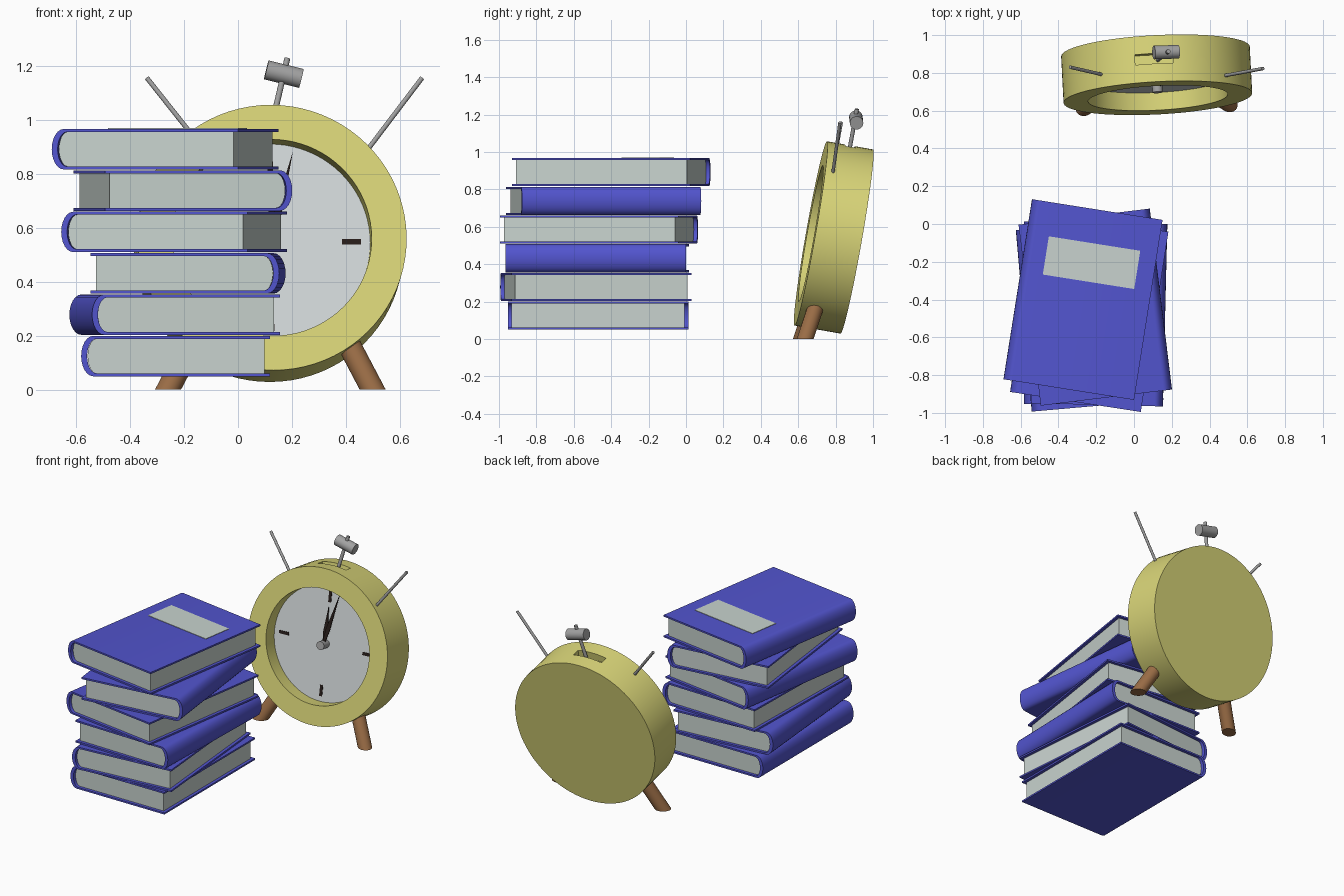
import bpy, bmesh
from math import radians, sin, cos, pi
from mathutils import Matrix, Vector

if "Cube" in bpy.data.objects:
    bpy.data.objects.remove(bpy.data.objects["Cube"])


def material(name, *rgb):
    m = bpy.data.materials.new(name)
    m.diffuse_color = (*rgb, 1)
    m.use_nodes = True
    m.node_tree.nodes["Principled BSDF"].inputs["Base Color"].default_value = m.diffuse_color
    return m


BLUE = material("cover_blue", 0.085, 0.09, 0.62)
PAPER = material("paper", 0.58, 0.65, 0.62)
YELLOW = material("case_yellow", 0.70, 0.67, 0.19)
DIAL = material("dial_grey", 0.65, 0.69, 0.70)
BLACK = material("hand_black", 0.02, 0.012, 0.01)
BROWN = material("wood_brown", 0.32, 0.15, 0.06)
METAL = material("metal", 0.36, 0.36, 0.36)


def finish(name, bm, mat, matrix=Matrix()):
    bmesh.ops.recalc_face_normals(bm, faces=bm.faces[:])
    me = bpy.data.meshes.new(name)
    bm.to_mesh(me)
    bm.free()
    me.materials.append(mat)
    ob = bpy.data.objects.new(name, me)
    ob.matrix_world = matrix
    bpy.context.collection.objects.link(ob)
    return ob


def prism(name, pts, y0, y1, mat, matrix=Matrix()):
    """Outline in x-z, extruded along y."""
    bm = bmesh.new()
    f = bm.faces.new([bm.verts.new((x, y0, z)) for x, z in pts])
    ext = bmesh.ops.extrude_face_region(bm, geom=[f])["geom"]
    bmesh.ops.translate(bm, vec=(0, y1 - y0, 0),
                        verts=[v for v in ext if isinstance(v, bmesh.types.BMVert)])
    return finish(name, bm, mat, matrix)


def box(name, size, loc, mat, matrix=Matrix()):
    bm = bmesh.new()
    bmesh.ops.create_cube(bm, size=1, matrix=Matrix.Translation(loc) @ Matrix.Diagonal((*size, 1)))
    return finish(name, bm, mat, matrix)


def rod(name, a, b, r, mat, matrix=Matrix(), seg=24, ground=False):
    """Cylinder from a to b; with ground its low end is cut level at z = 0."""
    a, b = Vector(a), Vector(b)
    d = b - a
    bm = bmesh.new()
    bmesh.ops.create_cone(bm, cap_ends=True, segments=seg, radius1=r, radius2=r, depth=d.length,
                          matrix=Matrix.Translation((a + b) / 2) @ d.to_track_quat('Z', 'Y').to_matrix().to_4x4())
    if ground:
        for v in bm.verts:
            if (v.co - a).dot(d) < d.length_squared / 2:
                v.co -= d * (v.co.z / d.z)
    return finish(name, bm, mat, matrix)


# ---- Books: wrapped cover with rounded spine, plus a page block
W, L, H, BULGE, T = 0.70, 0.965, 0.15, 0.045, 0.011


def spine_arc(x, bulge, h, n=12):
    return [(x - bulge * sin(pi * i / n), h * cos(pi * i / n)) for i in range(n + 1)]


def book(i, x, y, angle):
    m = Matrix.Translation((x, y, 0.05 + 0.1535 * i + H / 2)) @ Matrix.Rotation(radians(angle), 4, 'Z')
    x0, x1 = -W / 2 + BULGE, W / 2
    outer = [(x1, H / 2)] + spine_arc(x0, BULGE, H / 2) + [(x1, -H / 2)]
    h = H / 2 - T
    inner = [(x1, h)] + spine_arc(x0 + 0.012, BULGE - 0.012 + 0.002, h) + [(x1, -h)]
    prism(f"book_cover_{i + 1}", outer + inner[::-1], -L / 2, L / 2, BLUE, m)
    xp = x1 - 0.02
    pages = [(xp, h)] + spine_arc(x0 + 0.012, BULGE - 0.012, h) + [(xp, -h)]
    prism(f"book_pages_{i + 1}", pages, -L / 2 + 0.02, L / 2 - 0.02, PAPER, m)
    return m


# x, y, turn; a half turn puts the spine on the right
STACK = [(-0.232, -0.47, 0), (-0.235, -0.482, 5), (-0.185, -0.475, 178.6),
         (-0.237, -0.465, -8.7), (-0.205, -0.44, 187), (-0.27, -0.40, -9)]
for i, (x, y, a) in enumerate(STACK):
    top = book(i, x, y, a)
box("title_label", (0.49, 0.205, 0.004), (0.014, 0.2, H / 2 + 0.001), PAPER, top)

# ---- Clock frame: leans back and turns slightly
CX = 0.12
C = (Matrix.Translation((CX, 0.79, 0.543)) @ Matrix.Rotation(radians(3), 4, 'Z')
     @ Matrix.Rotation(radians(-10), 4, 'X'))

# Case: lathed drum with recessed dial
bm = bmesh.new()
prof = [bm.verts.new((r, y, 0)) for r, y in
        [(0, 0.125), (0.5, 0.125), (0.5, -0.125), (0.37, -0.125), (0.37, -0.025), (0, -0.025)]]
edges = [bm.edges.new(p) for p in zip(prof, prof[1:])]
bmesh.ops.spin(bm, geom=prof + edges, cent=(0, 0, 0), axis=(0, 1, 0), angle=2 * pi, steps=80)
bmesh.ops.remove_doubles(bm, verts=bm.verts[:], dist=1e-4)
case = finish("clock_case", bm, YELLOW, C)

# Hammer slot in the top of the case
cutter = box("slot_cutter", (0.2, 0.055, 0.1), (-0.01, 0, 0.5), YELLOW, C)
cutter.hide_render = True
mod = case.modifiers.new("slot", 'BOOLEAN')
mod.operation, mod.solver, mod.object = 'DIFFERENCE', 'EXACT', cutter
bpy.context.view_layer.objects.active = case
bpy.ops.object.modifier_apply(modifier=mod.name)
bpy.data.objects.remove(cutter)

# Dial, hub, hands and plain hour markers
rod("clock_dial", (0, -0.02, 0), (0, -0.03, 0), 0.369, DIAL, C, 80)
rod("hand_hub", (0, -0.028, 0), (0, -0.095, 0), 0.027, METAL, C)
for name, length, w, angle, y in [("minute_hand", 0.345, 0.014, 14, -0.06), ("hour_hand", 0.24, 0.016, 2, -0.048)]:
    prism(name, [(-0.008, 0), (0.008, 0), (w, length * 0.3), (0, length), (-w, length * 0.3)],
          y, y - 0.006, BLACK, C @ Matrix.Rotation(radians(angle), 4, 'Y'))
for k in range(4):
    box(f"hour_marker_{k + 1}", (0.02, 0.004, 0.07), (0, -0.031, 0.30), BLACK,
        C @ Matrix.Rotation(k * pi / 2, 4, 'Y'))

# Legs, mirrored about the clock centre
for side, s, dy in [("left", -1, -0.02), ("right", 1, 0)]:
    rod(f"{side}_leg", (CX + s * 0.38, 0.637 + dy, 0), (CX + s * 0.28, 0.70 + dy, 0.19),
        0.043, BROWN, seg=32, ground=True)

# Side rods and hammer
rod("left_rod", (-0.15, 0.787, 0.92), (-0.338, 0.83, 1.157), 0.009, METAL, seg=16)
rod("right_rod", (0.45, 0.78, 0.85), (0.683, 0.823, 1.157), 0.009, METAL, seg=16)
rod("hammer_stem", (0.125, 0.868, 0.98), (0.183, 0.914, 1.23), 0.011, METAL, seg=16)
rod("hammer_head", (0.105, 0.908, 1.187), (0.235, 0.912, 1.155), 0.036, METAL, seg=32)

# Smooth shading with sharp edges kept
bpy.ops.object.select_all(action='SELECT')
bpy.ops.object.shade_smooth_by_angle(angle=radians(35))
